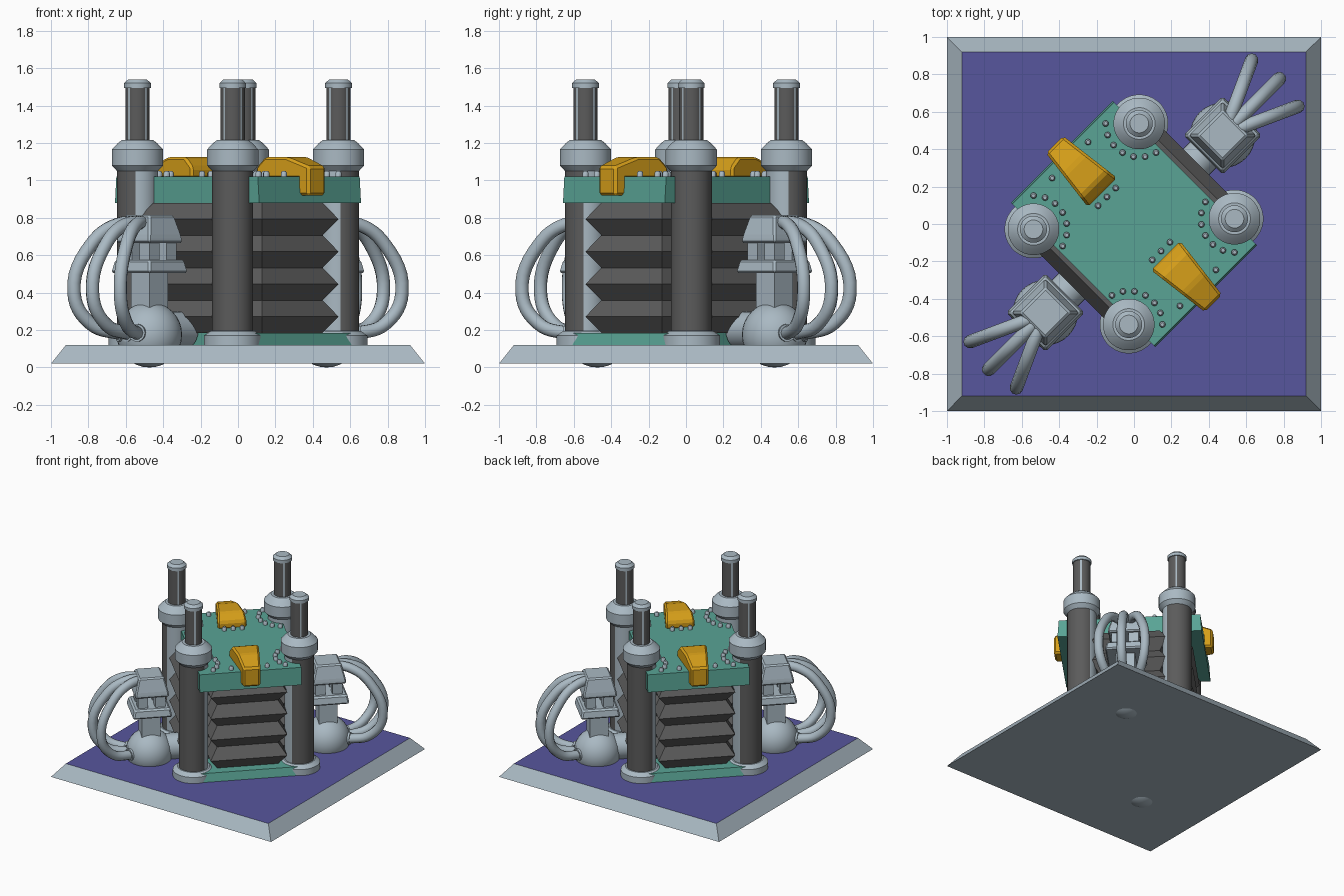
import bpy, bmesh, math
from mathutils import Matrix, Vector

cube = bpy.data.objects.get("Cube")
if cube:
    bpy.data.objects.remove(cube, do_unlink=True)


def material(name, r, g, b):
    m = bpy.data.materials.new(name)
    m.use_nodes = True
    m.diffuse_color = (r, g, b, 1)
    m.node_tree.nodes["Principled BSDF"].inputs["Base Color"].default_value = (r, g, b, 1)
    return m


STEEL = material("pale steel", .40, .485, .545)
DARK = material("dark grey", .105, .105, .105)
TEAL = material("teal", .10, .37, .30)
YELLOW = material("amber yellow", .68, .35, .01)
PURPLE = material("purple floor", .097, .093, .34)
TURN = Matrix.Rotation(math.radians(45), 4, "Z")   # machine stands diagonally on its base


def finish(name, bm, mats, smooth=False, rule=None, matrix=TURN):
    bmesh.ops.recalc_face_normals(bm, faces=bm.faces)
    bm.normal_update()
    if rule:
        for f in bm.faces:
            f.material_index = rule(f)
    bm.transform(matrix)
    mesh = bpy.data.meshes.new(name)
    bm.to_mesh(mesh)
    bm.free()
    obj = bpy.data.objects.new(name, mesh)
    bpy.context.collection.objects.link(obj)
    for m in mats:
        mesh.materials.append(m)
    if smooth:
        bpy.ops.object.select_all(action="DESELECT")
        obj.select_set(True)
        bpy.context.view_layer.objects.active = obj
        bpy.ops.object.shade_smooth_by_angle(angle=math.radians(35))


def loft(bm, rings):
    """Skin equal-length rings of points and close both ends."""
    loops = [[bm.verts.new(p) for p in ring] for ring in rings]
    n = len(loops[0])
    for a, b in zip(loops, loops[1:]):
        for i in range(n):
            bm.faces.new((a[i], a[(i + 1) % n], b[(i + 1) % n], b[i]))
    bm.faces.new(loops[0][::-1])
    bm.faces.new(loops[-1])


def stack(bm, sections, x=0, y=0):
    """Rectangular tower from (z, half width, half depth) sections."""
    loft(bm, [[(x + sx * hx, y + sy * hy, z) for sx, sy in ((-1, -1), (1, -1), (1, 1), (-1, 1))]
              for z, hx, hy in sections])


def lathe(bm, profile, x=0, y=0, n=32):
    """Round tower from (z, radius) sections."""
    angles = [2 * math.pi * (i + .5) / n for i in range(n)]
    loft(bm, [[(x + r * math.cos(a), y + r * math.sin(a), z) for a in angles] for z, r in profile])


def bevel(bm, width):
    bmesh.ops.bevel(bm, geom=list(bm.edges), offset=width, segments=1, affect="EDGES")


# Base plate with sloping rim and purple floor
bm = bmesh.new()
stack(bm, [(.02, 1, 1), (.12, .92, .92)])
finish("base_plate", bm, [STEEL, PURPLE], rule=lambda f: int(f.normal.z > .9), matrix=Matrix())

# Lower skirt and roof
bm = bmesh.new()
stack(bm, [(.11, .385, .51), (.185, .385, .49)])
finish("lower_skirt", bm, [TEAL])
bm = bmesh.new()
stack(bm, [(.88, .385, .545), (1.02, .385, .535)])
finish("roof", bm, [TEAL])

# Folded bellows in a plus-shaped plan
zs = [.185 + (.88 - .185) * i / 8 for i in range(9)]
fold = [0 if i % 2 else .06 for i in range(9)]
for name, hx, hy in (("bellows_long", .47, .29), ("bellows_wide", .29, .47)):
    bm = bmesh.new()
    stack(bm, [(z, hx - d, hy - d) for z, d in zip(zs, fold)])
    finish(name, bm, [DARK])

# Four corner pillars
PX, PY = .40, .36
for sx in (-1, 1):
    for sy in (-1, 1):
        tag = ("right" if sx < 0 else "left") + ("_front" if sy < 0 else "_back")
        x, y = sx * PX, sy * PY
        out = Vector((sx, sy, 0)).normalized()

        bm = bmesh.new()
        lathe(bm, [(.12, .11), (1.07, .11)], x, y)
        finish("pillar_" + tag, bm, [STEEL, DARK], True, lambda f: int(f.normal.dot(out) > 0))

        bm = bmesh.new()
        lathe(bm, [(.11, .155), (.17, .155), (.195, .12)], x, y)
        lathe(bm, [(1.05, .11), (1.08, .138), (1.165, .138), (1.2, .105), (1.215, .085)], x, y)
        lathe(bm, [(1.495, .072), (1.52, .072), (1.54, .05)], x, y)
        finish("pillar_collars_" + tag, bm, [STEEL], True)

        # ribbed rod, with a pale rib every quarter turn
        def rib(f):
            c = f.calc_center_median()
            return int(10 < math.degrees(math.atan2(c.y - y, c.x - x)) % 90 < 80)
        bm = bmesh.new()
        lathe(bm, [(1.2, .065), (1.5, .065)], x, y)
        finish("rod_" + tag, bm, [STEEL, DARK], True, rib)

        # rivets curving round the pillar
        bm = bmesh.new()
        for i in range(7):
            a = math.radians(45 - 20 * i)
            lathe(bm, [(1.01, .017), (1.04, .017), (1.05, .01)],
                  x - sx * .18 * math.cos(a), y + sy * .18 * math.sin(a), 10)
        finish("rivets_" + tag, bm, [STEEL], True)

# Hatches that taper outward and hook over the roof edge
PROFILE = [(.24, 1.01), (.24, 1.07), (.30, 1.125), (.45, 1.125), (.60, 1.075),
           (.60, .92), (.525, .92), (.525, 1.01)]
for s, tag in ((-1, "front"), (1, "back")):
    bm = bmesh.new()
    loft(bm, [[(side * (.11 - .045 * (v - .24) / .36), s * v, z) for v, z in PROFILE]
              for side in (-1, 1)])
    bmesh.ops.recalc_face_normals(bm, faces=bm.faces)
    bevel(bm, .014)
    finish("hatch_" + tag, bm, [YELLOW])
    bm = bmesh.new()
    for u, v in ((-.067, .205), (0, .205), (.067, .205), (-.136, .483), (.136, .483)):
        lathe(bm, [(1.01, .017), (1.04, .017), (1.05, .01)], u, s * v, 10)
    finish("hatch_rivets_" + tag, bm, [STEEL], True)

# Pump on each end: ball, stand, head and three hoses
for s, tag in ((-1, "right"), (1, "left")):
    cx = s * .67
    bm = bmesh.new()
    bmesh.ops.create_uvsphere(bm, u_segments=32, v_segments=16, radius=.175,
                              matrix=Matrix.Translation((cx, 0, .175)))
    finish("pump_ball_" + tag, bm, [STEEL], True)

    bm = bmesh.new()
    bmesh.ops.create_cone(bm, cap_ends=True, segments=24, radius1=.10, radius2=.10, depth=.16,
                          matrix=Matrix.Translation((s * .48, 0, .2)) @ Matrix.Rotation(math.pi / 2, 4, "Y"))
    finish("pump_coupling_" + tag, bm, [STEEL], True)

    bm = bmesh.new()
    stack(bm, [(.3, .07, .07), (.52, .07, .07)], cx)
    for px in (-.065, .065):
        for py in (-.065, .065):
            stack(bm, [(.57, .038, .038), (.69, .038, .038)], cx + px, py)
    finish("pump_stand_" + tag, bm, [STEEL])

    bm = bmesh.new()
    stack(bm, [(.505, .15, .15), (.575, .135, .135)], cx)
    bevel(bm, .012)
    finish("pump_flange_" + tag, bm, [STEEL])

    bm = bmesh.new()
    stack(bm, [(.665, .128, .128), (.7, .125, .125), (.815, .095, .095)], cx)
    bevel(bm, .01)
    finish("pump_head_" + tag, bm, [STEEL])

    for k, hose in ((-1, "front"), (0, "middle"), (1, "back")):
        start = Vector((.78, .045 * k))
        tip = Vector((1.10 - .035 * abs(k), .175 * k))
        curve = bpy.data.curves.new("hose_path", "CURVE")
        curve.dimensions = "3D"
        curve.bevel_depth = .036
        curve.bevel_resolution = 3
        curve.resolution_u = 6
        curve.use_fill_caps = True
        spline = curve.splines.new("BEZIER")
        path = [(-.3, .77), (.2, .765), (.68, .66), (1, .40), (.7, .235), (.2, .185), (-.2, .18)]
        spline.bezier_points.add(len(path) - 1)
        for p, (t, z) in zip(spline.bezier_points, path):
            xy = start.lerp(tip, t)
            p.co = TURN @ Vector((s * xy.x, xy.y, z))
            p.handle_left_type = p.handle_right_type = "AUTO"
        curve.materials.append(STEEL)
        obj = bpy.data.objects.new("hose_%s_%s" % (tag, hose), curve)
        bpy.context.collection.objects.link(obj)

        # collar where the hose meets the ball
        a = start.lerp(tip, .12)
        d = tip - start
        axis = Vector((s * d.x, d.y, 0)).to_track_quat("Z", "Y").to_matrix().to_4x4()
        bm = bmesh.new()
        bmesh.ops.create_cone(bm, cap_ends=True, segments=20, radius1=.047, radius2=.047, depth=.05,
                              matrix=Matrix.Translation((s * a.x, a.y, .185)) @ axis)
        finish("hose_collar_%s_%s" % (tag, hose), bm, [STEEL], True)
